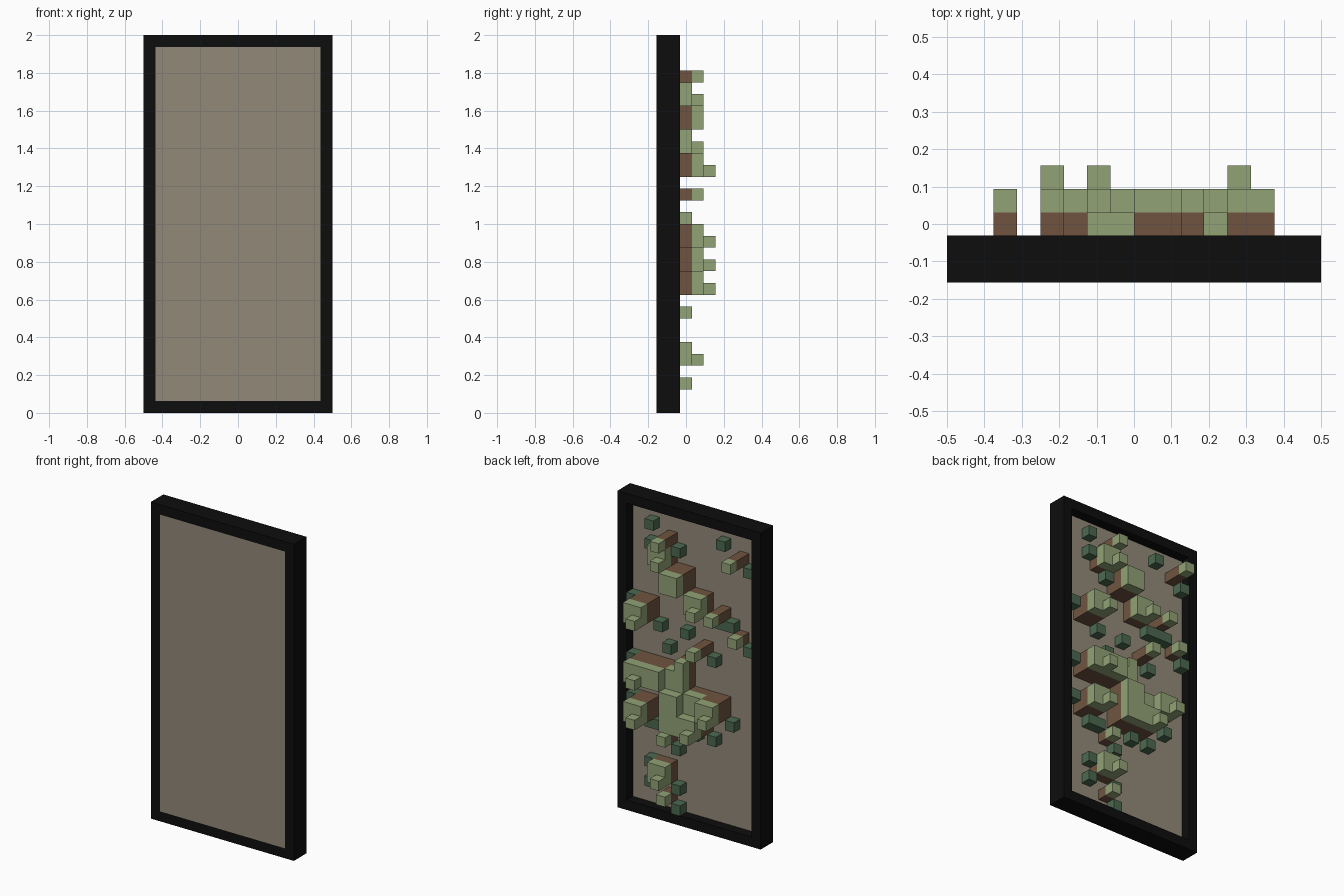
import bpy, bmesh
from mathutils import Vector

cube = bpy.data.objects.get("Cube")
if cube:
    bpy.data.objects.remove(cube, do_unlink=True)

U = 1 / 16                      # grid unit
Y0 = -2.5 * U                   # front face of the panel


def srgb(r, g, b):
    return [((c / 255 + 0.055) / 1.055) ** 2.4 if c > 10 else c / 255 / 12.92
            for c in (r, g, b)] + [1.0]


def material(name, rgb):
    m = bpy.data.materials.new(name)
    m.use_nodes = True
    col = srgb(*rgb)
    m.diffuse_color = col
    bsdf = m.node_tree.nodes["Principled BSDF"]
    bsdf.inputs["Base Color"].default_value = col
    bsdf.inputs["Roughness"].default_value = 0.9
    return m


black = material("black_frame", (13, 13, 13))
beige = material("beige_panel", (146, 137, 121))
brown = material("brown_stem", (112, 84, 64))
light = material("light_green", (146, 162, 118))
dark = material("dark_green", (76, 105, 80))


def boxes(name, mat, items):
    """One object from boxes given as (column, row, depth layer, width, height, depth) in units."""
    bm = bmesh.new()
    for i, k, d, w, h, t in items:
        lo = Vector((-0.5 + i * U, Y0 + d * U, k * U))
        size = Vector((w, t, h)) * U
        made = bmesh.ops.create_cube(bm, size=1.0)
        for v in made["verts"]:
            v.co = lo + Vector((v.co[a] + 0.5) * size[a] for a in range(3))
    me = bpy.data.meshes.new(name)
    bm.to_mesh(me)
    bm.free()
    me.materials.append(mat)
    ob = bpy.data.objects.new(name, me)
    bpy.context.collection.objects.link(ob)
    return ob


# Frame and recessed panel
boxes("frame", black, [(0, 0, 0, 1, 32, 2), (15, 0, 0, 1, 32, 2),
                       (1, 0, 0, 14, 1, 2), (1, 31, 0, 14, 1, 2)])
boxes("back_panel", beige, [(1, 1, 0, 14, 30, 1)])

# Low dark cubes resting on the panel (column, row)
low = [(12, 29), (4, 29), (9, 27), (12, 27), (1, 27), (10, 25), (14, 21),
       (11, 19), (8, 19), (5, 21), (4, 21), (3, 21), (1, 19), (5, 17),
       (10, 17), (14, 15), (14, 11), (12, 9), (11, 9), (3, 11), (5, 9),
       (7, 9), (9, 7), (12, 5), (12, 3), (9, 3), (9, 1)]
boxes("low_cubes", dark, [(i, k, 1, 1, 1, 1) for i, k in low])

# Raised blocks: column, row, width, height, stem length below the green cap
blocks = [(10, 28, 1, 1, 2), (10, 26, 2, 2, 1), (8, 24, 2, 2, 2),
          (2, 28, 1, 1, 2), (12, 20, 2, 2, 2), (6, 22, 2, 2, 1),
          (4, 22, 1, 1, 2), (2, 20, 1, 1, 1), (6, 18, 1, 1, 2),
          (10, 14, 4, 2, 2), (8, 14, 2, 2, 1), (8, 16, 1, 1, 1),
          (12, 10, 2, 2, 2), (8, 10, 2, 4, 2), (6, 10, 2, 2, 2),
          (6, 12, 2, 2, 1), (4, 12, 2, 2, 2), (10, 8, 1, 1, 1),
          (10, 4, 2, 2, 1), (10, 2, 1, 1, 1)]
boxes("stems", brown, [(i, k, 1, w, h, s) for i, k, w, h, s in blocks])
boxes("leaf_caps", light, [(i, k, 1 + s, w, h, 1) for i, k, w, h, s in blocks])

# Single cubes on top of the caps (column, row, depth layer)
tips = [(10, 26, 3), (6, 22, 3), (10, 4, 3), (12, 20, 4), (12, 14, 4),
        (12, 10, 4), (4, 12, 4), (6, 10, 4)]
boxes("leaf_tips", light, [(i, k, d, 1, 1, 1) for i, k, d in tips])
